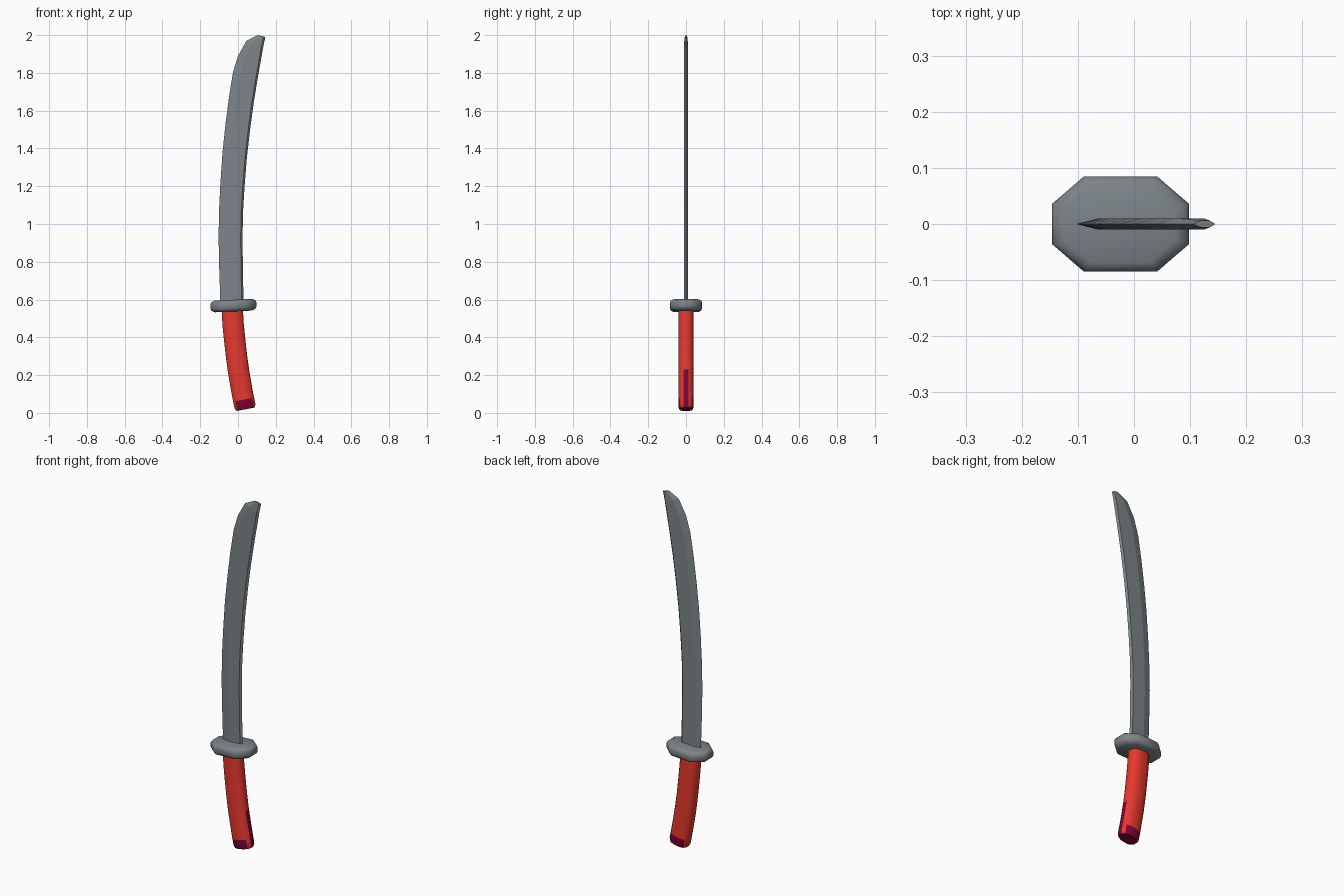
import bpy, bmesh, math
from mathutils import Vector

if "Cube" in bpy.data.objects:
    bpy.data.objects.remove(bpy.data.objects["Cube"])


def material(name, rgb):
    m = bpy.data.materials.new(name)
    m.diffuse_color = (*rgb, 1)
    m.use_nodes = True
    m.node_tree.nodes["Principled BSDF"].inputs["Base Color"].default_value = m.diffuse_color
    return m


steel = material("grey steel", (0.20, 0.23, 0.245))
red = material("red grip", (0.80, 0.040, 0.028))
crimson = material("dark crimson", (0.22, 0.001, 0.035))


def loft(name, rings, mats, smooth=None):
    """Skin a list of equal-length point rings and cap both ends."""
    bm = bmesh.new()
    vs = [[bm.verts.new(p) for p in ring] for ring in rings]
    n = len(vs[0])
    for a, b in zip(vs, vs[1:]):
        for i in range(n):
            j = (i + 1) % n
            bm.faces.new((a[i], a[j], b[j], b[i]))
    bm.faces.new(vs[0][::-1])
    bm.faces.new(vs[-1])
    bmesh.ops.recalc_face_normals(bm, faces=bm.faces)
    me = bpy.data.meshes.new(name)
    bm.to_mesh(me)
    bm.free()
    ob = bpy.data.objects.new(name, me)
    bpy.context.collection.objects.link(ob)
    for m in mats:
        me.materials.append(m)
    if smooth:
        bpy.ops.object.select_all(action='DESELECT')
        bpy.context.view_layer.objects.active = ob
        ob.select_set(True)
        bpy.ops.object.shade_smooth_by_angle(angle=math.radians(smooth))
    return ob


# Blade: (cutting edge x, z, spine x, z), six-sided section
stations = [(-.093, .57, .030, .57), (-.099, .75, .026, .75), (-.103, .93, .024, .93),
            (-.100, 1.08, .027, 1.07), (-.093, 1.22, .035, 1.20), (-.082, 1.38, .047, 1.35),
            (-.066, 1.53, .064, 1.50), (-.048, 1.67, .083, 1.64), (-.027, 1.80, .104, 1.77),
            (0, 1.89, .120, 1.86), (.045, 1.97, .134, 1.94), (.105, 2.0, .145, 1.99)]
rings = []
for ex, ez, sx, sz in stations:
    e, s = Vector((ex, 0, ez)), Vector((sx, 0, sz))
    d = (s - e).normalized()
    w = (s - e).length
    t = Vector((0, .01 if ez < 1.99 else .006, 0))
    b, k = e + d * min(.04, .35 * w), s - d * .01
    rings.append([e, b - t, k - t, s, k + t, b + t])
loft("blade", rings, [steel])

# Guard: stretched octagon with a rounded rim, tilted a little
octagon = [(.122, .036), (.065, .085), (-.065, .085), (-.122, .036),
           (-.122, -.036), (-.065, -.085), (.065, -.085), (.122, -.036)]
rings = []
for scale, z in [(.80, .537), (.95, .545), (1, .557), (1, .580), (.95, .592), (.80, .599)]:
    rings.append([(-.024 + x * scale, y * scale, z + .045 * x * scale) for x, y in octagon])
loft("guard", rings, [steel], 50)

# Handle: rounded twelve-sided section swept along a curved path
path = [(-.031, .565), (-.030, .54), (-.026, .47), (-.019, .40), (-.008, .30), (.003, .22),
        (.022, .11), (.030, .07), (.037, .035), (.040, .019)]
rings = []
for i, (cx, cz) in enumerate(path):
    a, b = path[max(i - 1, 0)], path[min(i + 1, len(path) - 1)]
    u = Vector((a[1] - b[1], 0, b[0] - a[0])).normalized()
    size = .86 if i == len(path) - 1 else 1
    ring = []
    for n in range(12):
        ang = math.radians(15 + 30 * n)
        c, s = math.cos(ang), math.sin(ang)
        px = math.copysign(abs(c) ** .8, c) * .058 * size
        py = math.copysign(abs(s) ** .8, s) * .041 * size
        ring.append(Vector((cx, py, cz)) + u * px)
    rings.append(ring)
handle = loft("handle", rings, [red, crimson], 50)

# Painted handle end: cap, low patches front and back, thin stripe on the right
for f in handle.data.polygons:
    n, c = f.normal, f.center
    if (n.z < -.8 and c.z < .1) \
            or (abs(n.y) > .75 and c.z < .065) or (abs(n.y) > .99 and c.z < .08) \
            or (n.x > .93 and .03 < c.z < .22):
        f.material_index = 1
